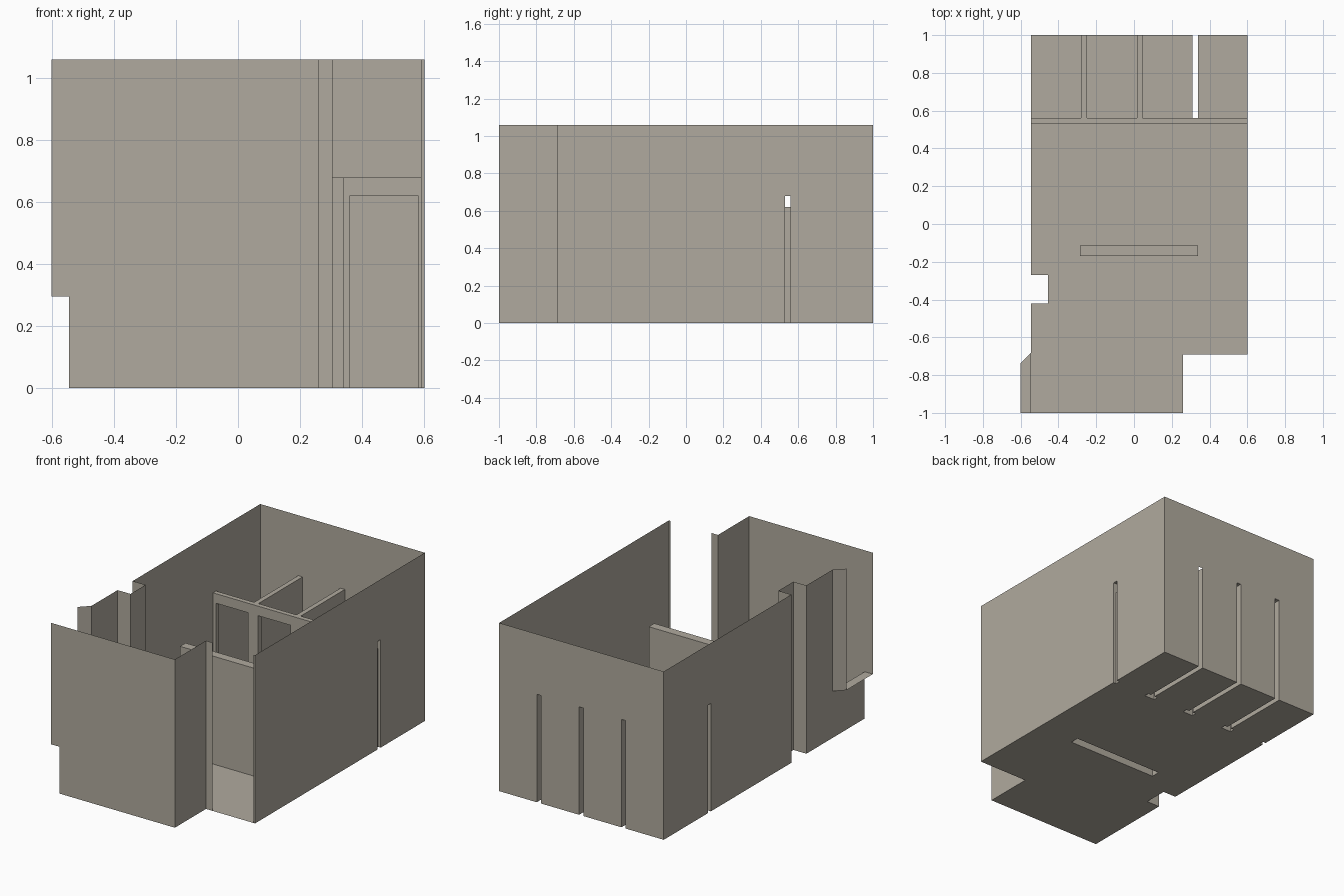
import bpy, bmesh

if "Cube" in bpy.data.objects:
    bpy.data.objects.remove(bpy.data.objects["Cube"])

H, P, DOOR, SILL = 1.06, 0.68, 0.62, 0.295     # wall, partition, door and sill heights
L, R, BAY = -0.545, 0.602, -0.602              # left wall, right wall, bay edge
Y0, Y1 = 0.53, 0.56                            # stall front thickness
DIV = [(-0.28, -0.25), (0.015, 0.045), (0.31, 0.34)]   # stall dividers
EDGES = [L] + [x for d in DIV for x in d] + [R]
STALLS = [(EDGES[i], EDGES[i + 1]) for i in range(0, 8, 2)]
DOORS = [(a + 0.02, b - 0.02) for a, b in STALLS]
SCREEN = (-0.285, 0.34, -0.17, -0.115)

mat = bpy.data.materials.new("warm grey")
mat.diffuse_color = (0.434, 0.402, 0.342, 1)
mat.use_nodes = True
mat.node_tree.nodes["Principled BSDF"].inputs["Base Color"].default_value = mat.diffuse_color


def place(axis, c, u, v):
    return {'x': (c, u, v), 'y': (u, c, v), 'z': (u, v, c)}[axis]


def panel(bm, axis, c, pts, holes=()):
    """Flat sheet with the given outline, square to an axis."""
    if not holes:
        bm.faces.new([bm.verts.new(place(axis, c, *p)) for p in pts])
        return
    edges = []
    for loop in [pts, *holes]:
        vs = [bm.verts.new(place(axis, c, *p)) for p in loop]
        edges += [bm.edges.new((vs[i - 1], vs[i])) for i in range(len(vs))]
    bm.normal_update()
    bmesh.ops.triangle_fill(bm, edges=edges, use_beauty=True, normal=place(axis, 1, 0, 0))


def rect(a, b, c, d):
    return [(a, c), (b, c), (b, d), (a, d)]


def strip(bm, path, z0, z1):
    """Upright sheets along a plan path."""
    for (ax, ay), (bx, by) in zip(path, path[1:]):
        bm.faces.new([bm.verts.new(p) for p in
                      ((ax, ay, z0), (bx, by, z0), (bx, by, z1), (ax, ay, z1))])


def notched(a, b, top, gaps, gap_top):
    """Upright outline with slots cut up from its bottom edge."""
    pts = [(a, 0)]
    for g0, g1 in gaps:
        pts += [(g0, 0), (g0, gap_top), (g1, gap_top), (g1, 0)]
    return pts + [(b, 0), (b, top), (a, top)]


def finish(name, bm):
    bmesh.ops.remove_doubles(bm, verts=bm.verts, dist=1e-5)
    bmesh.ops.recalc_face_normals(bm, faces=bm.faces)
    me = bpy.data.meshes.new(name)
    bm.to_mesh(me)
    bm.free()
    me.materials.append(mat)
    bpy.context.collection.objects.link(bpy.data.objects.new(name, me))


# Floor, open under every partition
bm = bmesh.new()
outline = [(L, -1), (0.26, -1), (0.26, -0.69), (R, -0.69), (R, Y0),
           (DOORS[3][1], Y0), (DOORS[3][1], Y1), (R, Y1), (R, 1)]
for i in (2, 1, 0):
    (a, b), l, r = DIV[i], DOORS[i][1], DOORS[i + 1][0]
    outline += [(b, 1), (b, Y1), (r, Y1), (r, Y0), (l, Y0), (l, Y1), (a, Y1), (a, 1)]
outline += [(L, 1), (L, Y1), (DOORS[0][0], Y1), (DOORS[0][0], Y0), (L, Y0),
            (L, -0.27), (-0.455, -0.27), (-0.455, -0.42), (L, -0.42)]
panel(bm, 'z', 0, outline, [rect(*SCREEN)])
finish("floor", bm)

# Outer walls, slotted where partitions meet them
bm = bmesh.new()
panel(bm, 'y', 1, notched(L, R, H, DIV, P))
panel(bm, 'x', R, notched(-0.69, 1, H, [(Y0, Y1)], P))
panel(bm, 'x', L, notched(-0.27, 1, H, [(Y0, Y1)], P))
panel(bm, 'y', -1, [(L, 0), (0.26, 0), (0.26, H), (BAY, H), (BAY, SILL), (L, SILL)])
strip(bm, [(L, -0.27), (-0.455, -0.27), (-0.455, -0.42), (L, -0.42), (L, -0.68)], 0, H)
strip(bm, [(0.26, -1), (0.26, -0.69), (0.305, -0.69)], 0, H)
strip(bm, [(0.59, -0.69), (R, -0.69)], 0, H)
finish("outer_walls", bm)

# Window bay: wall below, sill, and splayed side; the window itself is open
bm = bmesh.new()
strip(bm, [(L, -1), (L, -0.68)], 0, SILL)
strip(bm, [(L, -0.68), (BAY, -0.737)], SILL, H)
panel(bm, 'z', SILL, [(BAY, -1), (L, -1), (L, -0.68), (BAY, -0.737)])
finish("window_bay", bm)

# Stall front with four door openings
bm = bmesh.new()
panel(bm, 'y', Y0, notched(L, R, P, DOORS, DOOR))
panel(bm, 'z', P, rect(L, R, Y0, Y1))
for (a, b), door in zip(STALLS, DOORS):
    panel(bm, 'y', Y1, notched(a, b, P, [door], DOOR))
    panel(bm, 'z', DOOR, rect(*door, Y0, Y1))
    for x in door:
        panel(bm, 'x', x, rect(Y0, Y1, 0, DOOR))
finish("stall_front", bm)

# Stall dividers; the right one has no cap
bm = bmesh.new()
for i, (a, b) in enumerate(DIV):
    for x in (a, b):
        panel(bm, 'x', x, rect(Y1, 1, 0, P))
    if i < 2:
        panel(bm, 'z', P, rect(a, b, Y1, 1))
finish("stall_dividers", bm)

# Free-standing screen wall
bm = bmesh.new()
foot = rect(*SCREEN)
strip(bm, foot + foot[:1], 0, P)
panel(bm, 'z', P, foot)
finish("screen_wall", bm)
